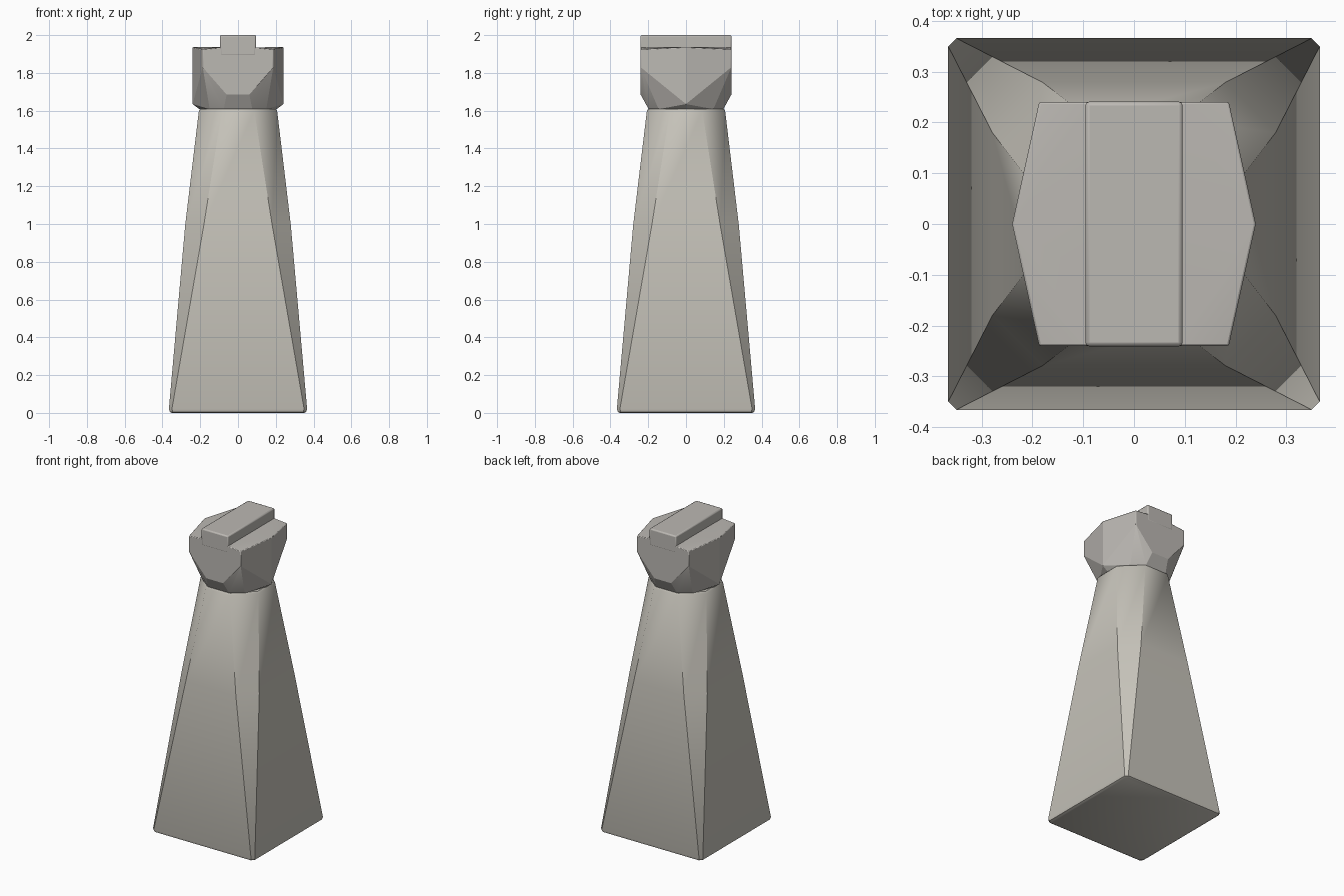
import bpy, bmesh, math

if "Cube" in bpy.data.objects:
    bpy.data.objects.remove(bpy.data.objects["Cube"])


def material(name, color):
    m = bpy.data.materials.new(name)
    m.diffuse_color = (*color, 1)
    m.use_nodes = True
    m.node_tree.nodes["Principled BSDF"].inputs["Base Color"].default_value = m.diffuse_color
    return m


stone = material("warm light stone", (0.56, 0.54, 0.485))
grey = material("soft grey stone", (0.50, 0.48, 0.45))


def finish(name, bm, mat, bevel=0.0, angle=35):
    bmesh.ops.recalc_face_normals(bm, faces=bm.faces)
    me = bpy.data.meshes.new(name)
    bm.to_mesh(me)
    bm.free()
    ob = bpy.data.objects.new(name, me)
    bpy.context.collection.objects.link(ob)
    me.materials.append(mat)
    if bevel:
        mod = ob.modifiers.new("soft edges", "BEVEL")
        mod.width = bevel
        mod.segments = 2
        mod.limit_method = "ANGLE"
        mod.angle_limit = math.radians(40)
    bpy.ops.object.select_all(action="DESELECT")
    ob.select_set(True)
    bpy.context.view_layer.objects.active = ob
    bpy.ops.object.shade_smooth_by_angle(angle=math.radians(angle))
    return ob


# tapered body: square foot turning into an octagonal neck
# each section: height, half width, half length of the flat side
sections = [(0.0, 0.350, 0.335), (0.006, 0.361, 0.345), (0.02, 0.366, 0.350),
            (1.0, 0.279, 0.180), (1.6, 0.207, 0.086), (1.61, 0.200, 0.083)]
bm = bmesh.new()
rings = []
for z, a, b in sections:
    pts = [(b, -a), (a, -b), (a, b), (b, a), (-b, a), (-a, b), (-a, -b), (-b, -a)]
    rings.append([bm.verts.new((x, y, z)) for x, y in pts])
for lo, hi in zip(rings, rings[1:]):
    for i in range(8):
        j = (i + 1) % 8
        bm.faces.new((lo[i], lo[j], hi[j], hi[i]))
bm.faces.new(rings[0][::-1])
bm.faces.new(rings[-1])
finish("tapered_body", bm, stone, angle=40)

# faceted head: hull of one quarter of its corners, mirrored both ways
quarter = [(0.24, 0, 1.937), (0.24, 0, 1.635), (0.205, 0, 1.608),       # side ridge
           (0.187, 0.24, 1.925), (0.187, 0.24, 1.83), (0.06, 0.24, 1.685),  # end plate
           (0.075, 0.198, 1.608), (0.15, 0.145, 1.608),                 # neck
           (0.09, 0.24, 1.935), (0.09, 0, 1.937)]                       # top
corners = {(sx * x, sy * y, z) for x, y, z in quarter for sx in (1, -1) for sy in (1, -1)}
bm = bmesh.new()
for c in sorted(corners):
    bm.verts.new(c)
hull = bmesh.ops.convex_hull(bm, input=bm.verts)
loose = [v for v in bm.verts if not v.link_faces]
bmesh.ops.delete(bm, geom=loose, context="VERTS")
bmesh.ops.dissolve_limit(bm, angle_limit=math.radians(2), verts=bm.verts, edges=bm.edges)
finish("faceted_head", bm, grey, bevel=0.004, angle=20)

# raised bar along the top of the head
bm = bmesh.new()
bmesh.ops.create_cube(bm, size=1)
bmesh.ops.scale(bm, vec=(0.192, 0.482, 0.11), verts=bm.verts)
bmesh.ops.translate(bm, vec=(0, 0, 1.945), verts=bm.verts)
finish("top_bar", bm, grey, bevel=0.008)
